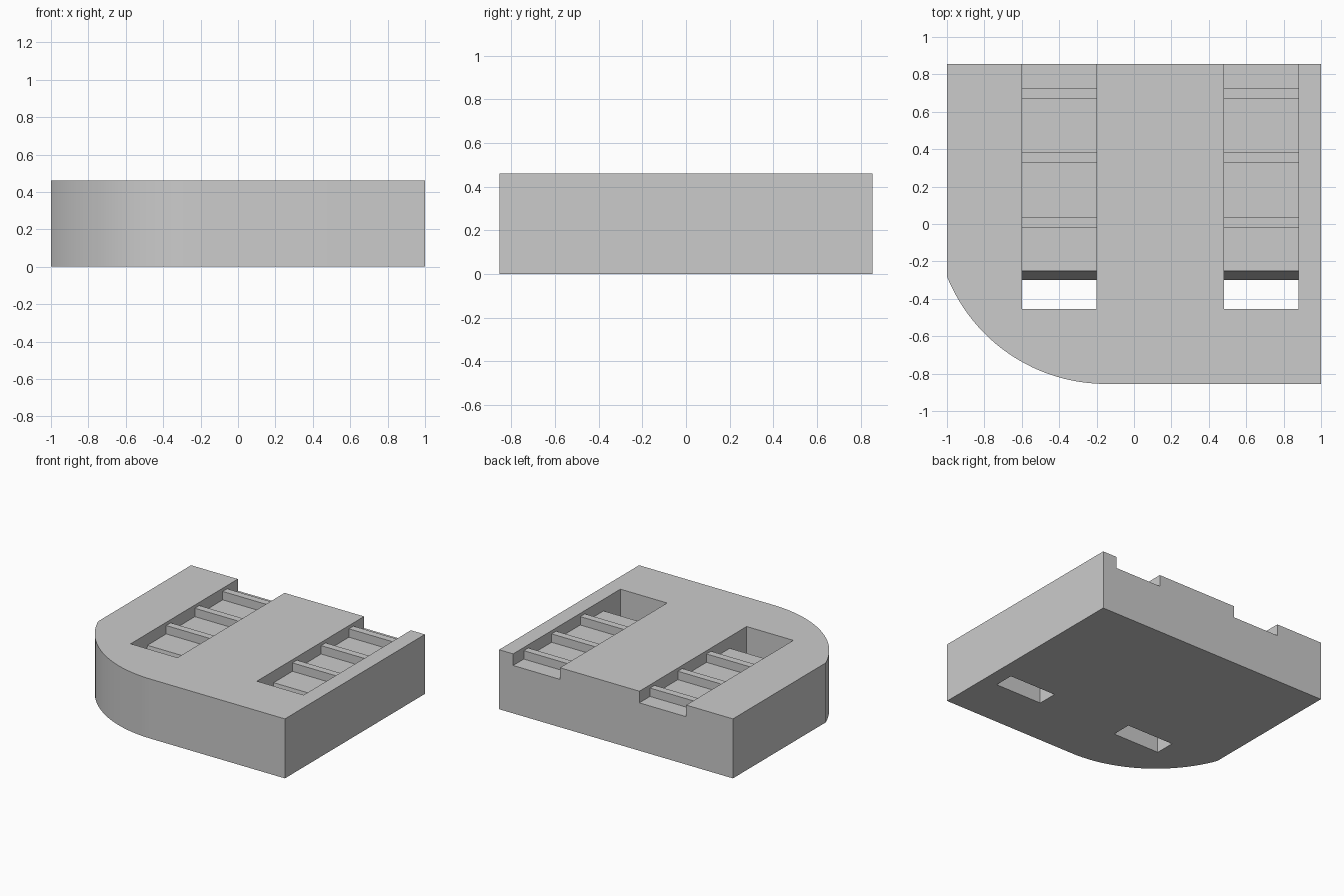
import bpy
import bmesh
import math

cube = bpy.data.objects.get("Cube")
if cube:
    bpy.data.objects.remove(cube, do_unlink=True)

HEIGHT, HALF_Y = 0.46, 0.855
FLOOR, RIB_TOP = 0.37, 0.435

grey = bpy.data.materials.new("plain_grey")
grey.use_nodes = True
grey.diffuse_color = (0.6, 0.6, 0.6, 1)
grey.node_tree.nodes["Principled BSDF"].inputs["Base Color"].default_value = (0.6, 0.6, 0.6, 1)


def extrude_profile(name, points, offset):
    """Closed prism swept from a flat outline along an offset."""
    bm = bmesh.new()
    face = bm.faces.new([bm.verts.new(p) for p in points])
    swept = bmesh.ops.extrude_face_region(bm, geom=[face])["geom"]
    verts = [v for v in swept if isinstance(v, bmesh.types.BMVert)]
    bmesh.ops.translate(bm, verts=verts, vec=offset)
    bmesh.ops.recalc_face_normals(bm, faces=bm.faces[:])
    mesh = bpy.data.meshes.new(name)
    bm.to_mesh(mesh)
    bm.free()
    mesh.materials.append(grey)
    obj = bpy.data.objects.new(name, mesh)
    bpy.context.collection.objects.link(obj)
    return obj


# Block with one large rounded front corner
radius, arc_x = 0.916, -0.15
arc_y = radius - HALF_Y
sweep = math.asin((1 + arc_x) / radius)
outline = [(1, -HALF_Y, 0), (1, HALF_Y, 0), (-1, HALF_Y, 0)]
for i in range(25):
    a = sweep * (1 - i / 24)
    outline.append((arc_x - radius * math.sin(a), arc_y - radius * math.cos(a), 0))
block = extrude_profile("block", outline, (0, 0, HEIGHT))

# Side profile of a channel: through slot, sloped slot wall, ribbed floor
profile = [(-0.455, 0.6), (-0.455, -0.1), (-0.313, -0.1), (-0.25, FLOOR)]
for y in (-0.02, 0.33, 0.67):
    profile += [(y, FLOOR), (y, RIB_TOP), (y + 0.055, RIB_TOP), (y + 0.055, FLOOR)]
profile += [(1, FLOOR), (1, 0.6)]

# Cut both channels
for side, x in (("right", -0.6), ("left", 0.48)):
    cutter = extrude_profile(side + "_channel_cutter",
                             [(x, y, z) for y, z in profile], (0.4, 0, 0))
    cutter.hide_render = True
    cutter.hide_viewport = True
    cut = block.modifiers.new(side + "_channel", 'BOOLEAN')
    cut.operation = 'DIFFERENCE'
    cut.solver = 'EXACT'
    cut.object = cutter

# Bake the cuts and remove the cutters
bpy.context.view_layer.update()
evaluated = block.evaluated_get(bpy.context.evaluated_depsgraph_get())
baked = bpy.data.meshes.new_from_object(evaluated)
block.modifiers.clear()
block.data = baked
for obj in [o for o in bpy.data.objects if o.name.endswith("_channel_cutter")]:
    bpy.data.objects.remove(obj, do_unlink=True)

# Smooth only the rounded corner
bpy.ops.object.select_all(action='DESELECT')
block.select_set(True)
bpy.context.view_layer.objects.active = block
bpy.ops.object.shade_smooth_by_angle(angle=math.radians(20))
